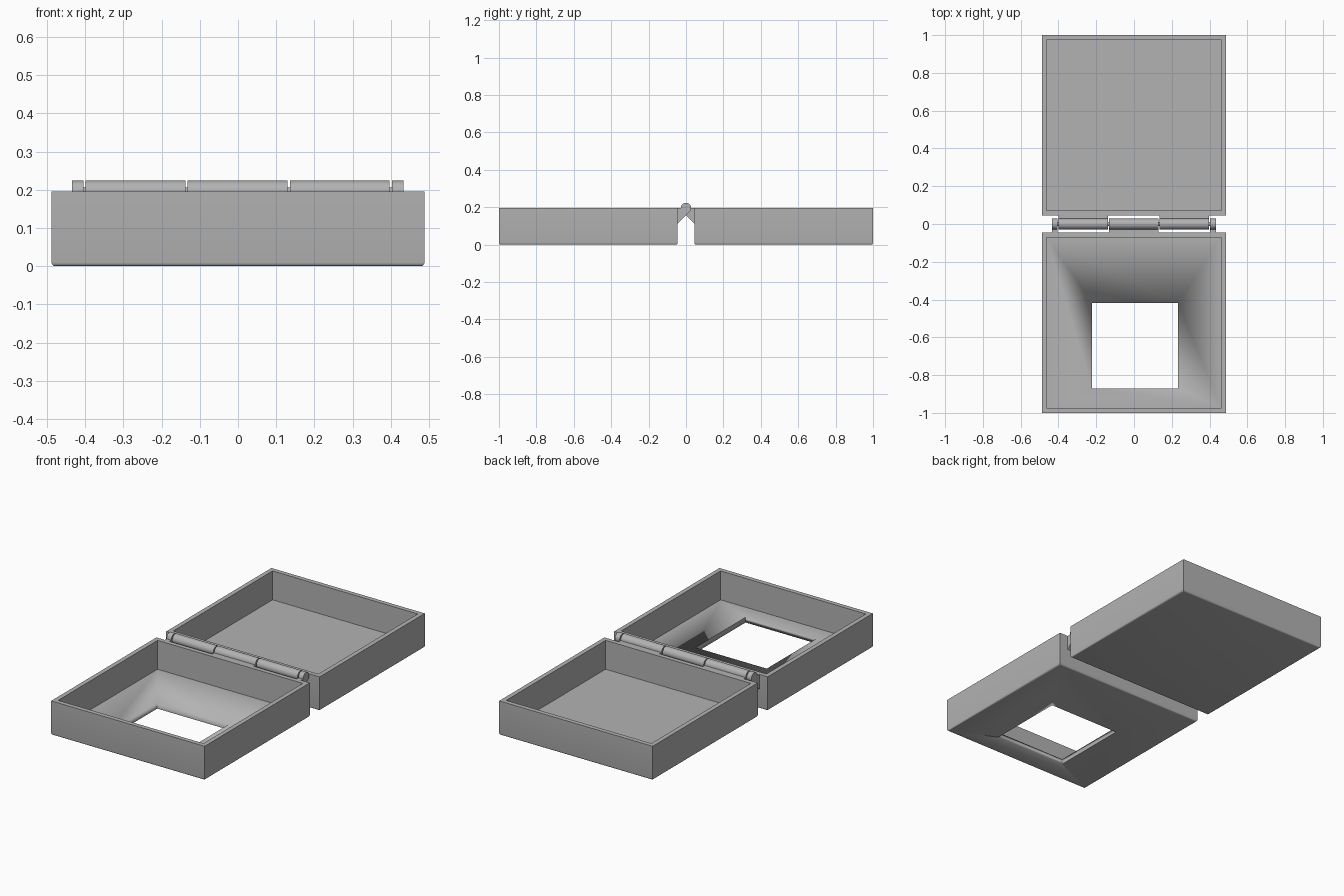
import bpy, bmesh, math
from mathutils import Vector, Matrix

if "Cube" in bpy.data.objects:
    bpy.data.objects.remove(bpy.data.objects["Cube"], do_unlink=True)

GREY = (0.45, 0.45, 0.45, 1)
plastic = bpy.data.materials.new("grey plastic")
plastic.use_nodes = True
plastic.diffuse_color = GREY
for node in plastic.node_tree.nodes:
    if node.type == "BSDF_PRINCIPLED":
        node.inputs["Base Color"].default_value = GREY

HALF_W, TOP, WALL, FLOOR, ROUND = 0.488, 0.196, 0.026, 0.03, 0.01
GAP = 0.045        # distance from the hinge axis to each tray
RADIUS = 0.028     # hinge knuckle radius


def finish(bm, name):
    """Turn a bmesh into a shaded object with the plastic material."""
    bmesh.ops.recalc_face_normals(bm, faces=bm.faces)
    mesh = bpy.data.meshes.new(name)
    bm.to_mesh(mesh)
    bm.free()
    obj = bpy.data.objects.new(name, mesh)
    bpy.context.collection.objects.link(obj)
    mesh.materials.append(plastic)
    bpy.ops.object.select_all(action="DESELECT")
    obj.select_set(True)
    bpy.context.view_layer.objects.active = obj
    bpy.ops.object.shade_smooth_by_angle(angle=math.radians(30))
    return obj


def block(low, high):
    bm = bmesh.new()
    low, high = Vector(low), Vector(high)
    bmesh.ops.create_cube(bm, size=1, matrix=Matrix.Translation((low + high) / 2)
                          @ Matrix.Diagonal((*(high - low), 1)))
    return bm


def tray(name, y0, y1):
    """Open tray with a rounded bottom rim."""
    bm = block((-HALF_W, y0, 0), (HALF_W, y1, TOP))
    rim = [e for e in bm.edges if all(v.co.z < 0.001 for v in e.verts)]
    bmesh.ops.bevel(bm, geom=rim, offset=ROUND, segments=4, profile=0.5, affect="EDGES")
    lid = max(bm.faces, key=lambda f: f.calc_center_median().z)
    bmesh.ops.inset_region(bm, faces=[lid], thickness=WALL, use_even_offset=True)
    cavity = bmesh.ops.extrude_discrete_faces(bm, faces=[lid])["faces"][0]
    bmesh.ops.translate(bm, verts=cavity.verts, vec=(0, 0, FLOOR - TOP))
    return finish(bm, name)


def knuckle(name, x0, x1, side):
    """Hinge barrel with a sloped gusset to the tray on the given side."""
    profile = [(GAP, TOP), (GAP, TOP - RADIUS * math.sqrt(2) - GAP)]
    for i in range(19):
        a = math.radians(-45 + 225 * i / 18)
        profile.append((-RADIUS * math.cos(a), TOP + RADIUS * math.sin(a)))
    bm = bmesh.new()
    face = bm.faces.new([bm.verts.new((x0, side * y, z)) for y, z in profile])
    new = bmesh.ops.extrude_face_region(bm, geom=[face])["geom"]
    bmesh.ops.translate(bm, vec=(x1 - x0, 0, 0),
                        verts=[g for g in new if isinstance(g, bmesh.types.BMVert)])
    return finish(bm, name)


# Two trays lying open
tray("back_tray", GAP, 1)
front = tray("front_tray", -1, -GAP)

# Square window through the front tray floor
cutter = finish(block((-0.222, -0.872, -0.1), (0.232, -0.417, 0.1)), "window_cutter")
cutter.hide_render = True
cut = front.modifiers.new("window", "BOOLEAN")
cut.operation, cut.solver, cut.object = "DIFFERENCE", "EXACT", cutter
bpy.context.view_layer.objects.active = front
bpy.ops.object.modifier_apply(modifier=cut.name)
bpy.data.objects.remove(cutter, do_unlink=True)

# Alternating hinge knuckles
for name, x0, x1, side in (
        ("right_end_knuckle", -0.435, -0.405, -1),
        ("right_knuckle", -0.399, -0.138, 1),
        ("middle_knuckle", -0.132, 0.13, -1),
        ("left_knuckle", 0.136, 0.397, 1),
        ("left_end_knuckle", 0.403, 0.433, -1)):
    knuckle(name, x0, x1, side)

# Pin through all knuckles
pin = bmesh.new()
bmesh.ops.create_cone(pin, cap_ends=True, segments=24, radius1=0.01, radius2=0.01, depth=0.82,
                      matrix=Matrix.Translation((0, 0, TOP)) @ Matrix.Rotation(math.pi / 2, 4, "Y"))
finish(pin, "hinge_pin")
